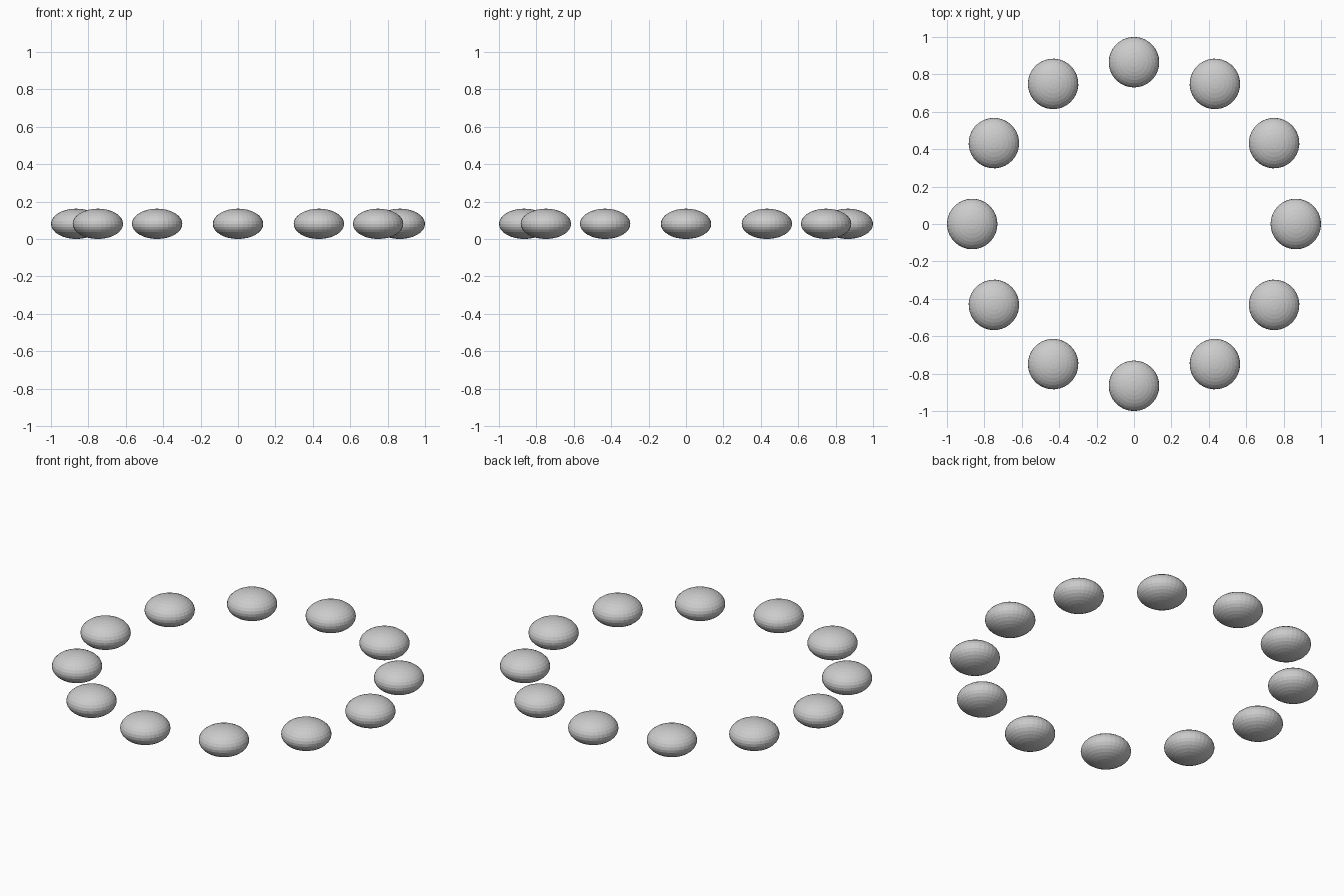
import bpy
from math import cos, sin, tau

if "Cube" in bpy.data.objects:
    bpy.data.objects.remove(bpy.data.objects["Cube"])

COUNT = 12
RADIUS = 0.135          # pebble radius in plan
HALF_HEIGHT = 0.081     # flattened vertical radius
RING = 1 - RADIUS       # distance of pebble centres from the middle

# Ring of identical flattened spheres
for i in range(COUNT):
    a = tau * i / COUNT
    bpy.ops.mesh.primitive_uv_sphere_add(
        segments=32, ring_count=16, radius=1,
        location=(RING * cos(a), RING * sin(a), HALF_HEIGHT),
        rotation=(0, 0, a))
    pebble = bpy.context.object
    pebble.name = f"pebble_{i + 1:02d}"
    pebble.scale = (RADIUS, RADIUS, HALF_HEIGHT)
